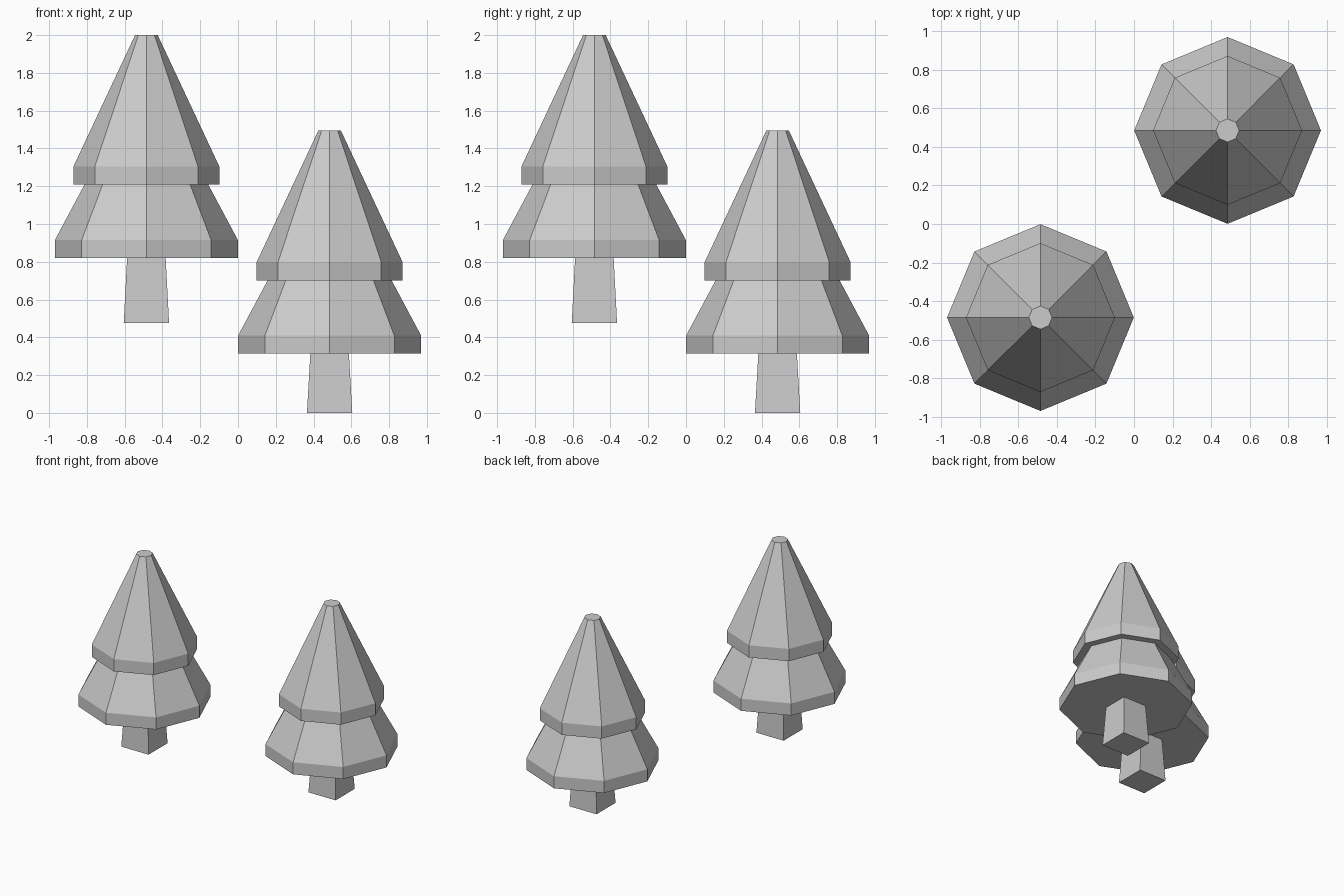
import bpy
import bmesh
from math import cos, sin, pi

cube = bpy.data.objects.get("Cube")
if cube:
    bpy.data.objects.remove(cube, do_unlink=True)

grey = bpy.data.materials.new("plain_grey")
grey.use_nodes = True
grey.diffuse_color = (0.6, 0.6, 0.6, 1)
grey.node_tree.nodes["Principled BSDF"].inputs["Base Color"].default_value = (0.6, 0.6, 0.6, 1)


def lathe(name, profile, sides, turn, location):
    """Closed, flat-shaded solid from (radius, height) rings."""
    bm = bmesh.new()
    rings = []
    for radius, z in profile:
        angles = [turn + 2 * pi * i / sides for i in range(sides)]
        rings.append([bm.verts.new((radius * cos(a), radius * sin(a), z)) for a in angles])
    for low, high in zip(rings, rings[1:]):
        for i in range(sides):
            j = (i + 1) % sides
            bm.faces.new((low[i], low[j], high[j], high[i]))
    bm.faces.new(rings[0][::-1])
    bm.faces.new(rings[-1])
    bmesh.ops.recalc_face_normals(bm, faces=bm.faces)
    mesh = bpy.data.meshes.new(name)
    bm.to_mesh(mesh)
    bm.free()
    mesh.materials.append(grey)
    obj = bpy.data.objects.new(name, mesh)
    obj.location = location
    bpy.context.collection.objects.link(obj)
    return obj


# Two tiers with upright rims, and a tapered square trunk
LOWER_TIER = [(0.484, 0), (0.484, 0.096), (0.328, 0.388)]
UPPER_TIER = [(0.386, 0.388), (0.386, 0.485), (0.06, 1.18)]


def tree(name, x, y, trunk_z, foliage_z):
    height = foliage_z - trunk_z
    root2 = 2 ** 0.5
    lathe(name + "_trunk", [(0.12 * root2, 0), (0.102 * root2, height)], 4, pi / 4, (x, y, trunk_z))
    lathe(name + "_foliage", LOWER_TIER + UPPER_TIER, 8, 0, (x, y, foliage_z))


tree("high_tree", -0.485, -0.485, 0.475, 0.82)
tree("low_tree", 0.485, 0.485, 0, 0.314)
